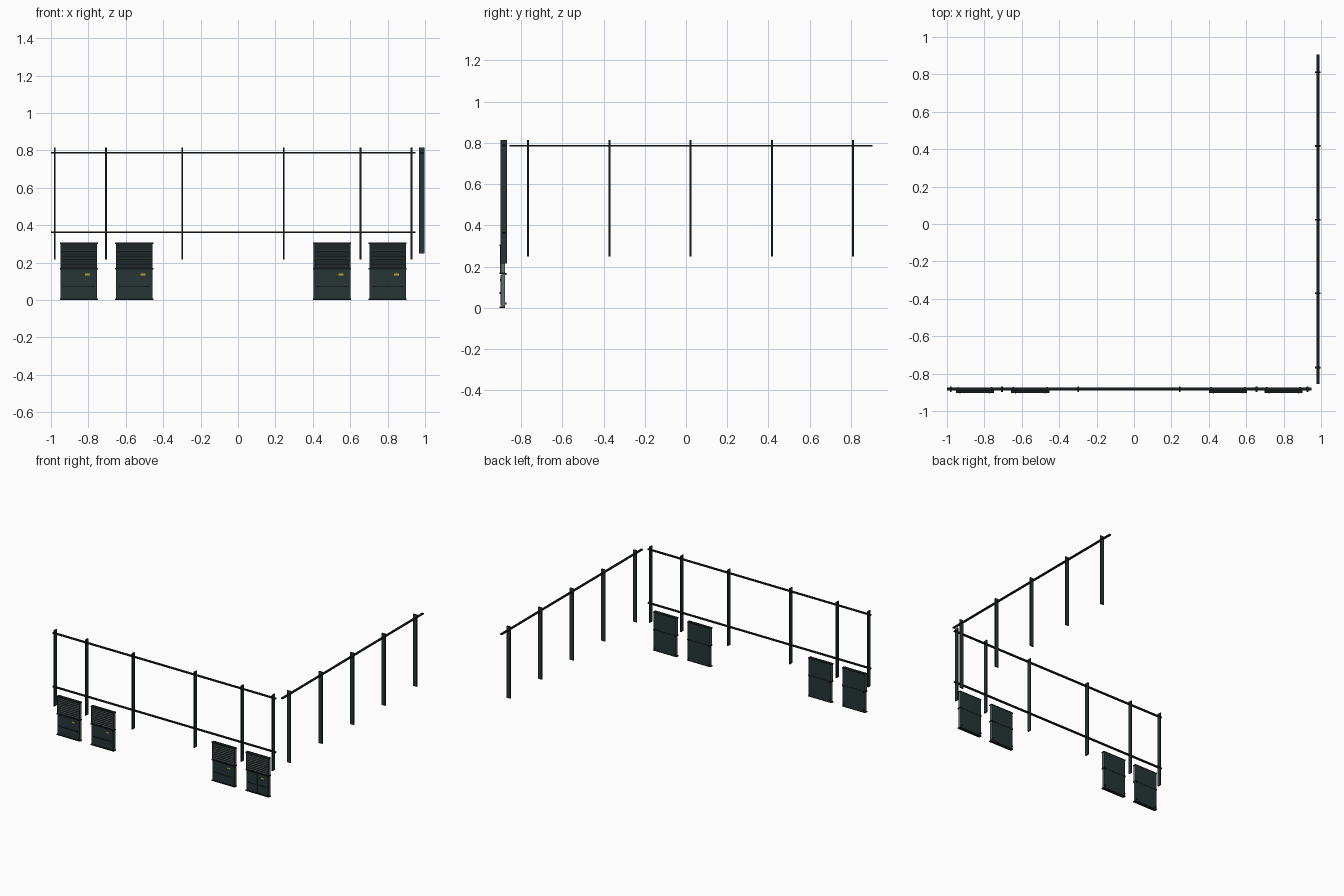
import bpy, bmesh, math
from mathutils import Matrix, Vector

if "Cube" in bpy.data.objects:
    bpy.data.objects.remove(bpy.data.objects["Cube"])


def material(name, rgb):
    m = bpy.data.materials.new(name)
    m.diffuse_color = (*rgb, 1)
    m.use_nodes = True
    m.node_tree.nodes["Principled BSDF"].inputs["Base Color"].default_value = m.diffuse_color
    return m


GREEN = material("dark green paint", (0.021, 0.036, 0.036))
BLACK = material("near black metal", (0.009, 0.012, 0.012))
GREY = material("grey steel", (0.13, 0.16, 0.165))
SLAT = material("louver grey", (0.085, 0.10, 0.10))
YELLOW = material("yellow label", (0.50, 0.38, 0.03))


def add_box(bm, lo, hi, tilt=0.0):
    lo, hi = Vector(lo), Vector(hi)
    mat = (Matrix.Translation((lo + hi) / 2) @ Matrix.Rotation(tilt, 4, 'X')
           @ Matrix.Diagonal((*(hi - lo), 1)))
    bmesh.ops.create_cube(bm, size=1, matrix=mat)


def make(name, boxes, mats, rule=None, tilt=0.0):
    """One object from (low corner, high corner) boxes; rule picks the material by face normal."""
    bm = bmesh.new()
    for lo, hi in boxes:
        add_box(bm, lo, hi, tilt)
    bm.normal_update()
    if rule:
        for f in bm.faces:
            f.material_index = rule(f.normal)
    me = bpy.data.meshes.new(name)
    bm.to_mesh(me)
    bm.free()
    for m in mats:
        me.materials.append(m)
    ob = bpy.data.objects.new(name, me)
    bpy.context.collection.objects.link(ob)
    return ob


# Front fence: flat posts and two rails
for x in (-0.98, -0.706, -0.298, 0.244, 0.655, 0.928):
    make("front_post", [((x - 0.0045, -0.899, 0.216), (x + 0.0045, -0.868, 0.815))],
         [BLACK, GREEN], lambda n: int(abs(n.x) > 0.5))
for z in (0.787, 0.363):
    make("front_rail", [((-1.0, -0.891, z - 0.0045), (0.95, -0.875, z + 0.0045))], [BLACK])

# Side fence: flat posts and one rail
for y in (-0.767, -0.371, 0.022, 0.417, 0.811):
    make("side_post", [((0.967, y - 0.0045, 0.248), (0.998, y + 0.0045, 0.815))],
         [BLACK, GREEN], lambda n: int(abs(n.y) > 0.5))
make("side_rail", [((0.975, -0.856, 0.782), (0.991, 0.905, 0.791))], [BLACK])

# Cabinets
for cx in (-0.851, -0.555, 0.503, 0.80):
    L, R = cx - 0.098, cx + 0.098
    # Body with grey side panels
    make("cabinet_body", [((L, -0.896, 0.005), (R, -0.879, 0.303))],
         [GREEN, GREY], lambda n: int(abs(n.x) > 0.5))
    # Base, middle and top bands
    make("cabinet_bands", [((L - 0.004, -0.904, a), (R + 0.004, -0.878, b))
                           for a, b in ((0, 0.007), (0.163, 0.171), (0.299, 0.307))], [BLACK])
    # Louver frame and tilted slats
    make("louver_frame", [((L, -0.902, 0.171), (L + 0.006, -0.896, 0.299)),
                          ((R - 0.006, -0.902, 0.171), (R, -0.896, 0.299))], [GREEN])
    make("louver_slats", [((L + 0.006, -0.9025, z - 0.001), (R - 0.006, -0.8945, z + 0.002))
                          for z in [0.178 + 0.0142 * i for i in range(9)]],
         [SLAT], tilt=math.radians(35))
    # Pair of doors with a centre gap
    make("cabinet_doors", [((L + 0.003, -0.901, 0.01), (cx - 0.001, -0.896, 0.16)),
                           ((cx + 0.001, -0.901, 0.01), (R - 0.003, -0.896, 0.16))], [GREEN])
    # Long handle with end caps
    make("handle_bar", [((cx - 0.08, -0.9045, 0.070), (cx + 0.08, -0.901, 0.0745)),
                        ((cx - 0.081, -0.905, 0.067), (cx - 0.076, -0.901, 0.0775)),
                        ((cx + 0.076, -0.905, 0.067), (cx + 0.081, -0.901, 0.0775))], [BLACK])
    # Door label plate
    make("label_plate", [((cx + 0.033, -0.903, 0.131), (cx + 0.06, -0.901, 0.141))], [YELLOW])
    # Rear mounting brackets
    make("rear_brackets", [((cx + s * 0.09 - 0.004, -0.88, z), (cx + s * 0.09 + 0.004, -0.871, z + 0.009))
                           for s in (-1, 1) for z in (0.016, 0.16)], [BLACK])
